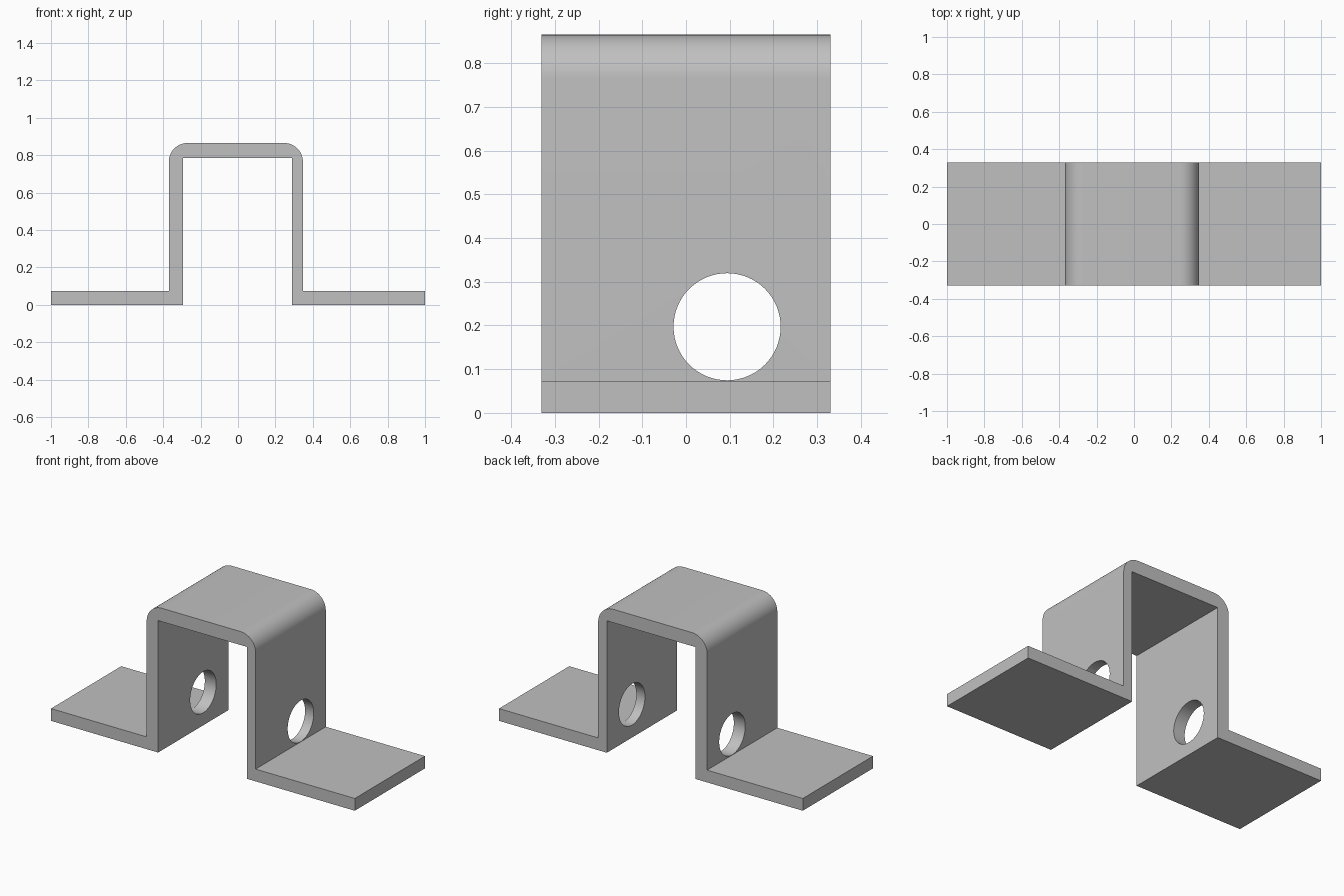
import bpy
import bmesh
from math import pi, cos, sin, radians

cube = bpy.data.objects.get("Cube")
if cube:
    bpy.data.objects.remove(cube, do_unlink=True)

steel = bpy.data.materials.new("plain grey metal")
steel.use_nodes = True
grey = (0.53, 0.53, 0.53, 1)
steel.diffuse_color = grey
steel.node_tree.nodes["Principled BSDF"].inputs["Base Color"].default_value = grey

DEPTH = 0.66
TOP, INNER_TOP, FLANGE = 0.865, 0.785, 0.073
LEFT_OUT, LEFT_IN = 0.347, 0.29
RIGHT_OUT, RIGHT_IN = -0.37, -0.295
BEND = 0.1


def arc(cx, cz, start, steps=16):
    """Quarter circle, running clockwise from the start angle."""
    angles = [start - pi / 2 * i / steps for i in range(steps + 1)]
    return [(cx + BEND * cos(a), cz + BEND * sin(a)) for a in angles]


# Hat-shaped section with rounded outer bends
profile = [(-1, 0), (-1, FLANGE), (RIGHT_OUT, FLANGE)]
profile += arc(RIGHT_OUT + BEND, TOP - BEND, pi)
profile += arc(LEFT_OUT - BEND, TOP - BEND, pi / 2)
profile += [(LEFT_OUT, FLANGE), (1, FLANGE), (1, 0), (LEFT_IN, 0),
            (LEFT_IN, INNER_TOP), (RIGHT_IN, INNER_TOP), (RIGHT_IN, 0)]

# Bracket: the section extruded from front to back
bm = bmesh.new()
face = bm.faces.new([bm.verts.new((x, -DEPTH / 2, z)) for x, z in profile])
extruded = bmesh.ops.extrude_face_region(bm, geom=[face])["geom"]
bmesh.ops.translate(bm, vec=(0, DEPTH, 0),
                    verts=[v for v in extruded if isinstance(v, bmesh.types.BMVert)])
bmesh.ops.recalc_face_normals(bm, faces=bm.faces)
mesh = bpy.data.meshes.new("bracket")
bm.to_mesh(mesh)
bm.free()
bracket = bpy.data.objects.new("bracket", mesh)
bpy.context.collection.objects.link(bracket)
mesh.materials.append(steel)

# Round hole through both upright walls
bpy.ops.mesh.primitive_cylinder_add(vertices=64, radius=0.1225, depth=1.2,
                                    location=(0, 0.094, 0.197),
                                    rotation=(0, pi / 2, 0))
cutter = bpy.context.object
cutter.name = "hole_cutter"
cutter.data.materials.append(steel)
cutter.hide_render = True

bpy.ops.object.select_all(action="DESELECT")
bracket.select_set(True)
bpy.context.view_layer.objects.active = bracket
cut = bracket.modifiers.new("wall_holes", "BOOLEAN")
cut.operation = "DIFFERENCE"
cut.solver = "EXACT"
cut.object = cutter
bpy.ops.object.modifier_apply(modifier=cut.name)
bpy.data.objects.remove(cutter, do_unlink=True)

bpy.ops.object.shade_smooth_by_angle(angle=radians(30))
